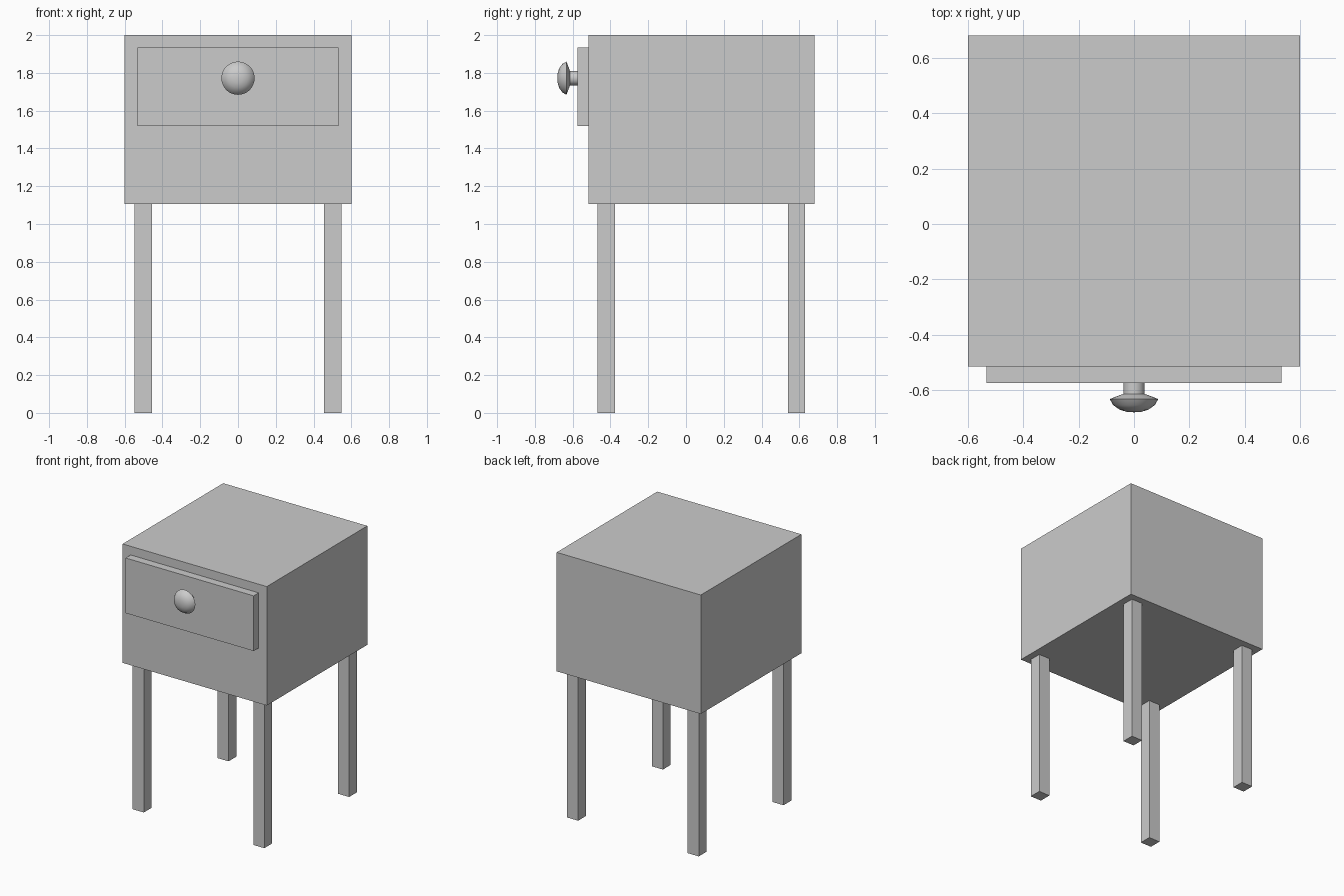
import bpy, bmesh, math
from mathutils import Matrix, Vector

if "Cube" in bpy.data.objects:
    bpy.data.objects.remove(bpy.data.objects["Cube"])


def box(name, lo, hi):
    """Box between two opposite corners."""
    lo, hi = Vector(lo), Vector(hi)
    bm = bmesh.new()
    bmesh.ops.create_cube(bm, size=1)
    bmesh.ops.scale(bm, vec=hi - lo, verts=bm.verts)
    mesh = bpy.data.meshes.new(name)
    bm.to_mesh(mesh)
    bm.free()
    obj = bpy.data.objects.new(name, mesh)
    obj.location = (lo + hi) / 2
    bpy.context.collection.objects.link(obj)
    return obj


def lathe(name, profile, centre_z, steps=32):
    """Spin (radius, y) points around a front-to-back axis."""
    bm = bmesh.new()
    verts = [bm.verts.new((r, y, 0)) for r, y in profile]
    edges = [bm.edges.new(pair) for pair in zip(verts, verts[1:])]
    bmesh.ops.spin(bm, geom=verts + edges, cent=(0, 0, 0), axis=(0, 1, 0),
                   angle=math.tau, steps=steps)
    bmesh.ops.remove_doubles(bm, verts=bm.verts, dist=0.0005)
    bmesh.ops.recalc_face_normals(bm, faces=bm.faces)
    mesh = bpy.data.meshes.new(name)
    bm.to_mesh(mesh)
    bm.free()
    obj = bpy.data.objects.new(name, mesh)
    obj.location.z = centre_z
    bpy.context.collection.objects.link(obj)
    return obj


# Cabinet and drawer front
box("cabinet", (-0.6, -0.515, 1.105), (0.6, 0.681, 2.0))
box("drawer_front", (-0.533, -0.575, 1.52), (0.533, -0.505, 1.935))

# Four square legs
LEG = 0.092
for side, x in (("left", -0.548), ("right", 0.548 - LEG)):
    for end, y in (("front", -0.469), ("back", 0.539)):
        box(f"{end}_{side}_leg", (x, y, 0), (x + LEG, y + LEG, 1.11))

# Round knob: stem, flared back and shallow dome
knob = lathe("drawer_knob", [
    (0, -0.57), (0.038, -0.57), (0.038, -0.614), (0.088, -0.633),
    (0.075, -0.655), (0.051, -0.672), (0.026, -0.679), (0, -0.681)], 1.772)
bpy.context.view_layer.objects.active = knob
knob.select_set(True)
bpy.ops.object.shade_smooth_by_angle(angle=math.radians(40))
